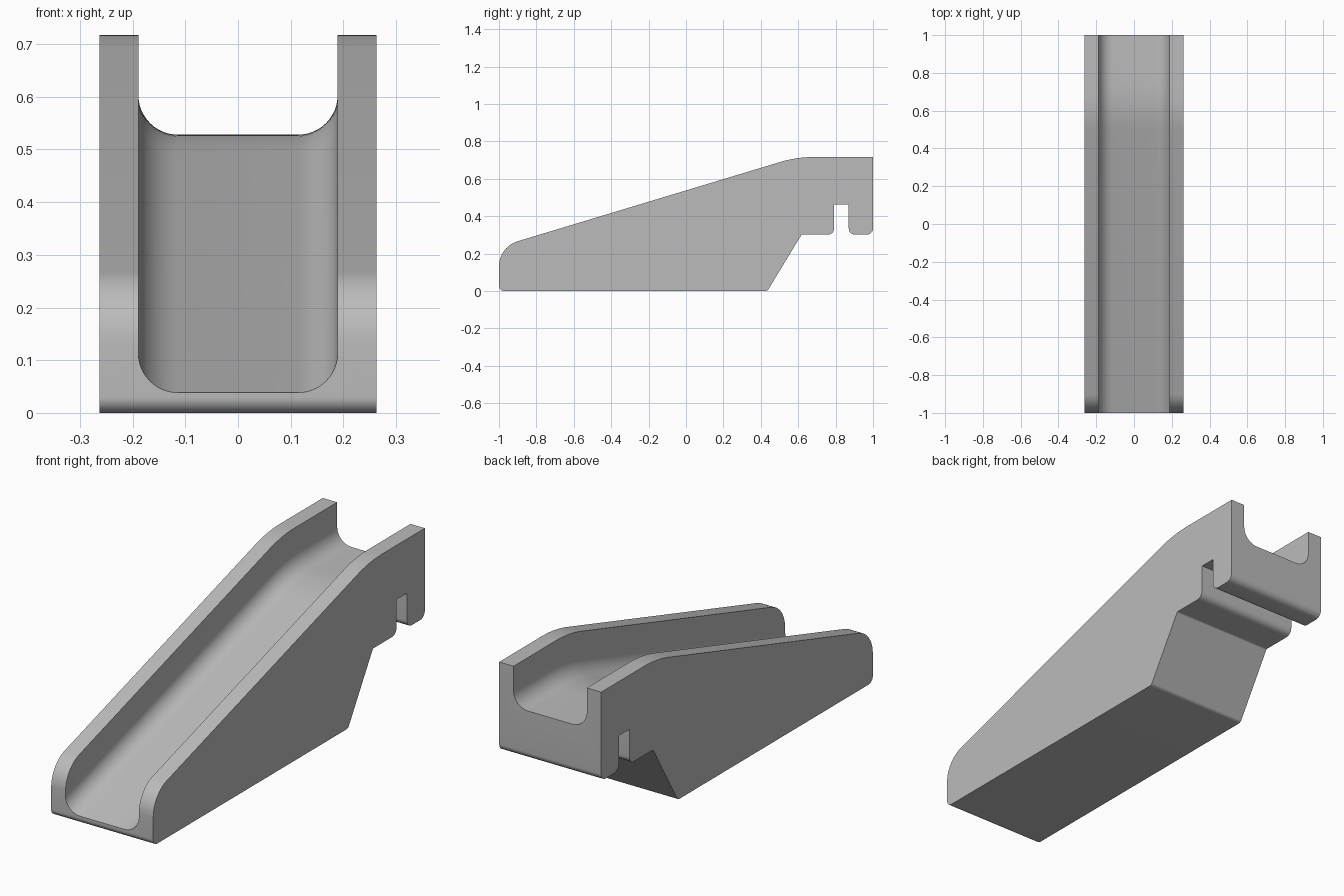
import bpy, bmesh, math
from mathutils import Vector

if "Cube" in bpy.data.objects:
    bpy.data.objects.remove(bpy.data.objects["Cube"])

HALF_W, GROOVE_W, GROOVE_R = 0.263, 0.189, 0.075

grey = bpy.data.materials.new("plain grey")
grey.diffuse_color = (0.5, 0.5, 0.5, 1)
grey.use_nodes = True
grey.node_tree.nodes["Principled BSDF"].inputs["Base Color"].default_value = grey.diffuse_color


def fillet(points, closed=True, steps=10):
    """Round each (a, b, radius) corner with a tangent arc."""
    out, n = [], len(points)
    for i, (a, b, r) in enumerate(points):
        p = Vector((a, b))
        if r == 0 or (not closed and i in (0, n - 1)):
            out.append(p)
            continue
        u = (Vector(points[i - 1][:2]) - p).normalized()
        v = (Vector(points[(i + 1) % n][:2]) - p).normalized()
        half = u.angle(v) / 2
        c = p + (u + v).normalized() * (r / math.sin(half))
        s = p + u * (r / math.tan(half)) - c
        e = p + v * (r / math.tan(half)) - c
        sweep = s.angle_signed(e)  # clockwise positive
        for k in range(steps + 1):
            t = -sweep * k / steps
            out.append(c + Vector((s.x * math.cos(t) - s.y * math.sin(t),
                                   s.x * math.sin(t) + s.y * math.cos(t))))
    return out


def loft(name, rings):
    """Join matching closed rings and cap both ends."""
    bm = bmesh.new()
    rows = [[bm.verts.new(p) for p in ring] for ring in rings]
    n = len(rows[0])
    for r0, r1 in zip(rows, rows[1:]):
        for i in range(n):
            j = (i + 1) % n
            bm.faces.new((r0[i], r0[j], r1[j], r1[i]))
    bm.faces.new(rows[0])
    bm.faces.new(rows[-1])
    bmesh.ops.recalc_face_normals(bm, faces=bm.faces)
    me = bpy.data.meshes.new(name)
    bm.to_mesh(me)
    bm.free()
    me.materials.append(grey)
    ob = bpy.data.objects.new(name, me)
    bpy.context.collection.objects.link(ob)
    return ob


# Ramp body: side outline (y, z, corner radius) extruded across the width
outline = fillet([
    (-1, 0, 0.03), (0.435, 0, 0.02), (0.618, 0.302, 0.01),
    (0.792, 0.302, 0.033), (0.792, 0.464, 0), (0.87, 0.464, 0),
    (0.87, 0.302, 0.033), (1, 0.302, 0.033), (1, 0.717, 0),
    (0.593, 0.717, 0.64), (-1, 0.236, 0.14)])
body = loft("ramp_body", [[(x, p.x, p.y) for p in outline]
                          for x in (-HALF_W, HALF_W)])

# Channel cutter: round-bottomed section following the floor line
floor = fillet([(-1.1, 0.008, 0), (0.62, 0.528, 0.83), (1.1, 0.528, 0)], closed=False)
section = fillet([(-GROOVE_W, 0, GROOVE_R), (GROOVE_W, 0, GROOVE_R),
                  (GROOVE_W, 0.5, 0), (-GROOVE_W, 0.5, 0)], steps=12)
cutter = loft("channel_cutter", [[(s.x, f.x, f.y + s.y) for s in section] for f in floor])

# Cut the channel and keep only the finished body
mod = body.modifiers.new("channel", 'BOOLEAN')
mod.operation, mod.solver, mod.object = 'DIFFERENCE', 'EXACT', cutter
bpy.context.view_layer.objects.active = body
body.select_set(True)
bpy.ops.object.modifier_apply(modifier="channel")
bpy.data.objects.remove(cutter)
bpy.ops.object.shade_smooth_by_angle(angle=math.radians(30))
